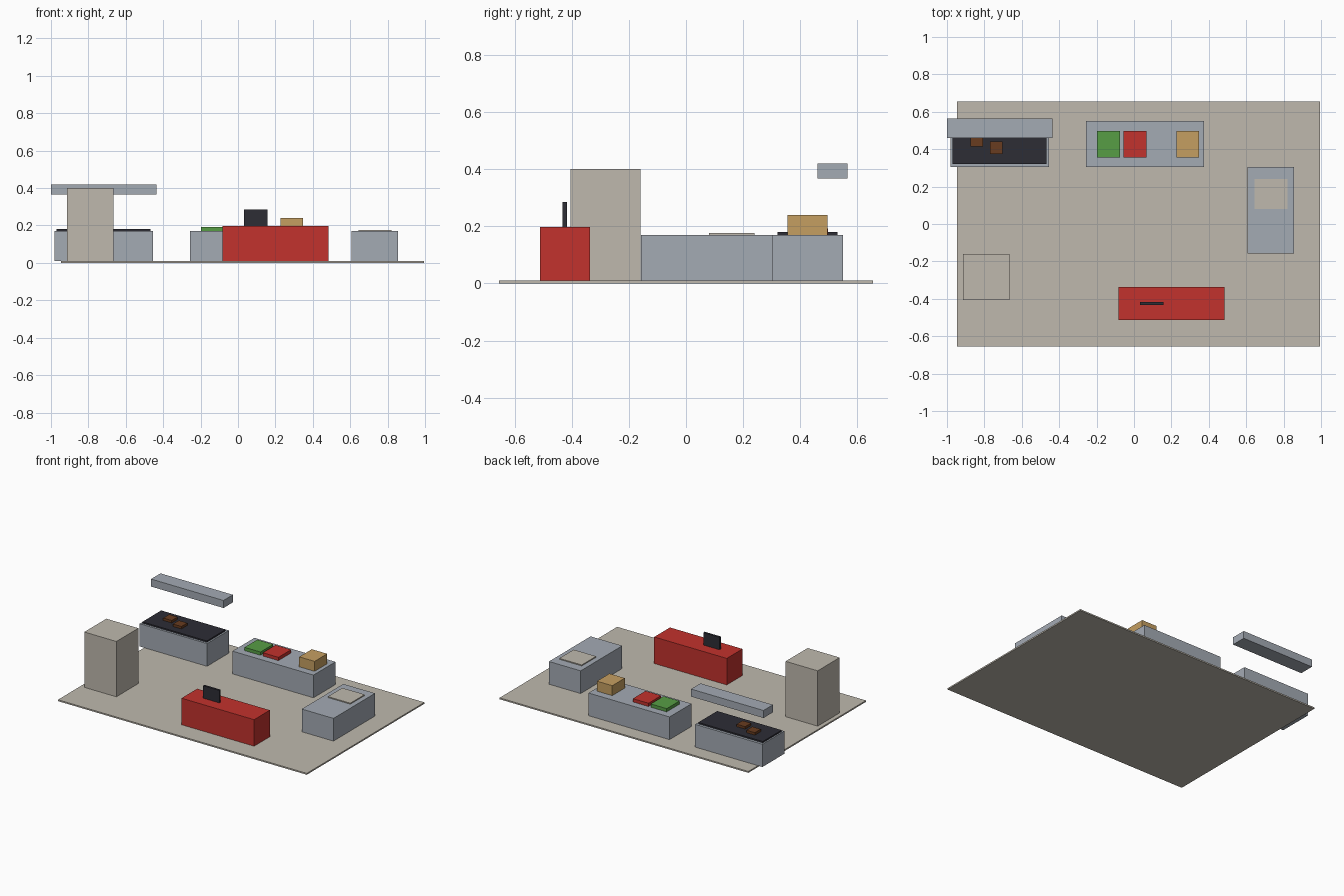
import bpy
from mathutils import Vector

cube = bpy.data.objects.get("Cube")
if cube:
    bpy.data.objects.remove(cube, do_unlink=True)


def material(name, rgb):
    mat = bpy.data.materials.new(name)
    mat.use_nodes = True
    colour = (*rgb, 1)
    mat.diffuse_color = colour
    mat.node_tree.nodes["Principled BSDF"].inputs["Base Color"].default_value = colour
    return mat


stone = material("warm grey", (0.52, 0.485, 0.42))
steel = material("steel grey", (0.37, 0.405, 0.455))
red = material("red", (0.54, 0.032, 0.026))
black = material("charcoal", (0.026, 0.026, 0.036))
green = material("green", (0.095, 0.34, 0.06))
tan = material("tan", (0.56, 0.345, 0.12))
brown = material("brown", (0.14, 0.045, 0.014))


def box(name, x, y, z, mat):
    """Box filling the given (min, max) range on each axis."""
    low, high = (Vector(corner) for corner in zip(x, y, z))
    bpy.ops.mesh.primitive_cube_add(size=1, location=(low + high) / 2)
    obj = bpy.context.object
    obj.name = name
    obj.scale = high - low
    bpy.ops.object.transform_apply(location=False, rotation=False, scale=True)
    obj.data.materials.append(mat)
    return obj


FLOOR = 0.01   # top of the floor slab
TOP = 0.17     # worktop height
BAR = 0.197    # service counter height

# Floor and tall cabinet
box("floor", (-0.945, 0.995), (-0.655, 0.655), (0, FLOOR), stone)
box("tall_cabinet", (-0.915, -0.665), (-0.405, -0.16), (FLOOR, 0.4), stone)

# Cooking station with hot plate, patties and hood
box("grill_base", (-0.98, -0.455), (0.305, 0.548), (FLOOR, TOP), steel)
box("grill_plate", (-0.97, -0.467), (0.32, 0.53), (TOP, 0.18), black)
for i, (x, y) in enumerate([(-0.84, 0.447), (-0.737, 0.408)]):
    box(f"patty_{i + 1}", (x - 0.033, x + 0.033), (y - 0.033, y + 0.033),
        (0.18, 0.197), brown)
box("extractor_hood", (-1, -0.435), (0.46, 0.565), (0.367, 0.42), steel)

# Preparation counter with trays and a bread box
box("prep_counter", (-0.257, 0.375), (0.305, 0.55), (FLOOR, TOP), steel)
box("green_tray", (-0.198, -0.074), (0.356, 0.498), (TOP, 0.193), green)
box("red_tray", (-0.056, 0.066), (0.356, 0.498), (TOP, 0.193), red)
box("bread_box", (0.228, 0.348), (0.356, 0.496), (TOP, 0.24), tan)

# Side counter with a flat board
box("side_counter", (0.608, 0.855), (-0.158, 0.305), (FLOOR, TOP), steel)
box("side_board", (0.645, 0.82), (0.08, 0.24), (TOP, 0.177), stone)

# Service counter with a screen
box("service_counter", (-0.082, 0.484), (-0.512, -0.337), (FLOOR, BAR), red)
box("order_screen", (0.031, 0.157), (-0.432, -0.417), (BAR, 0.285), black)
